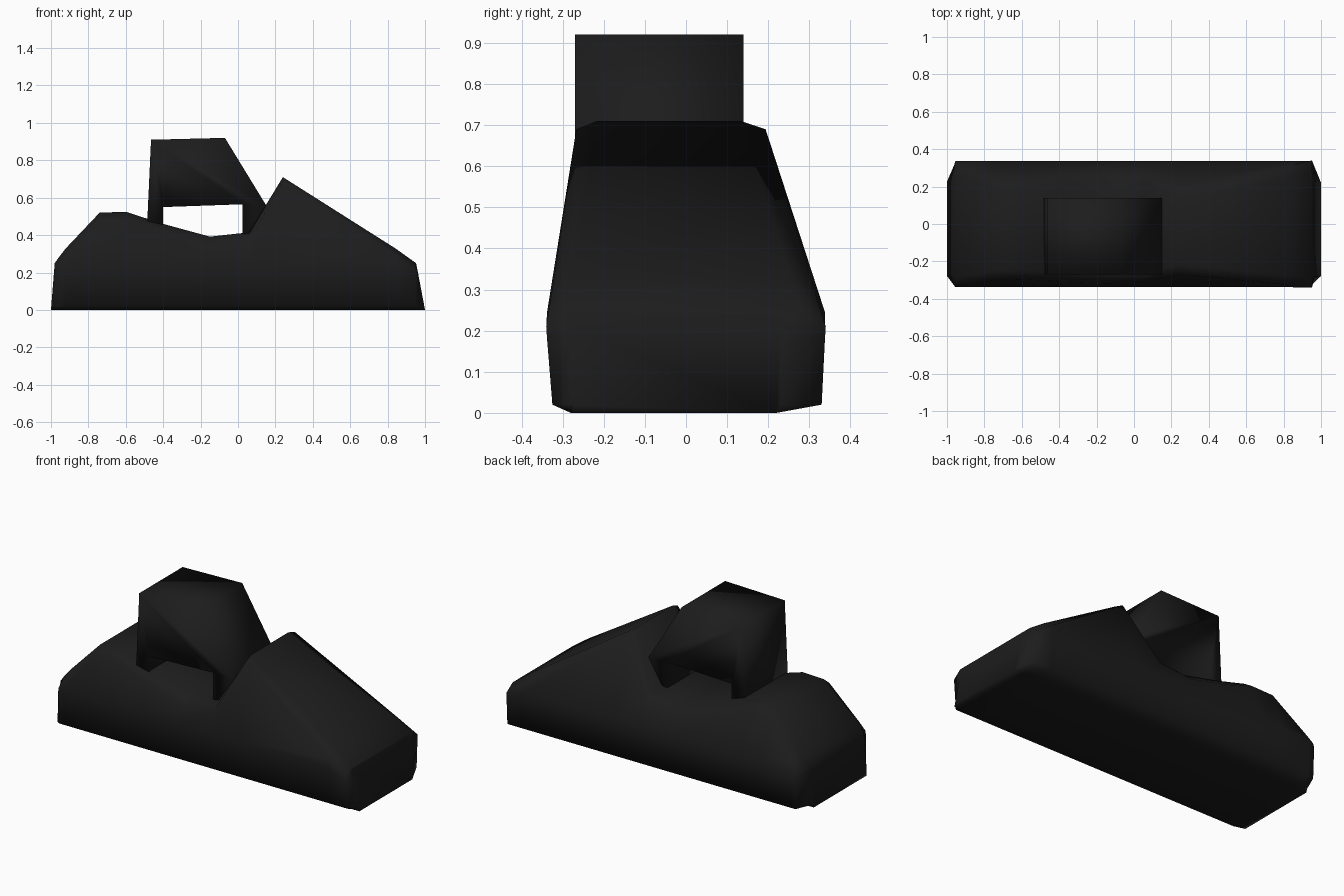
import bpy, bmesh

if "Cube" in bpy.data.objects:
    bpy.data.objects.remove(bpy.data.objects["Cube"])

mat = bpy.data.materials.new("black_plastic")
mat.diffuse_color = (0.012, 0.012, 0.012, 1)
mat.use_nodes = True
mat.node_tree.nodes["Principled BSDF"].inputs["Base Color"].default_value = mat.diffuse_color


def finish(name, bm):
    bmesh.ops.recalc_face_normals(bm, faces=bm.faces)
    mesh = bpy.data.meshes.new(name)
    bm.to_mesh(mesh)
    bm.free()
    ob = bpy.data.objects.new(name, mesh)
    bpy.context.collection.objects.link(ob)
    mesh.materials.append(mat)
    for p in mesh.polygons:
        p.use_smooth = True
    return ob


def section(h, drop):
    """Cross-section (y, z) of the body; sides lean in as it gets taller."""
    t = max(0, h - 0.25) / 0.44
    front, back = -0.34 + 0.07 * t, 0.34 - 0.14 * t
    mid = min(0.245, h - drop - 0.03)
    return [(-0.28, 0), (-0.325, 0.02), (-0.338, mid), (front, h - drop), (front + 0.05, h),
            (back - 0.06, h), (back, h - drop), (0.338, mid), (0.33, 0.02), (0.22, 0)]


# Body: lofted along x following the side silhouette
stations = [(-0.955, 0.285, 0.05), (-0.92, 0.33, 0.05), (-0.74, 0.52, 0.04),
            (-0.6, 0.525, 0.04), (-0.4, 0.46, 0.05), (-0.15, 0.392, 0.05),
            (0.06, 0.415, 0.05), (0.24, 0.71, 0.02), (0.84, 0.33, 0.04),
            (0.952, 0.25, 0.04)]


def end_ring(sign, lean, h):
    """Narrower, slightly leaning end face."""
    return [(sign * (1 - lean * z), max(-0.28, min(0.23, y)), z)
            for y, z in section(h, 0.03)]


rings = [end_ring(-1, 0.08, 0.25)]
rings += [[(x, y, z) for y, z in section(h, d)] for x, h, d in stations]
rings.append(end_ring(1, 0.19, 0.24))

bm = bmesh.new()
loops = [[bm.verts.new(p) for p in r] for r in rings]
for a, b in zip(loops, loops[1:]):
    for i in range(len(a)):
        j = (i + 1) % len(a)
        bm.faces.new((a[i], a[j], b[j], b[i]))
bm.faces.new(loops[0])
bm.faces.new(loops[-1])
bmesh.ops.remove_doubles(bm, verts=bm.verts, dist=0.0005)
finish("body", bm)

# Arched grip block: side profile extruded across y
profile = [(-0.485, 0.475), (-0.465, 0.91), (-0.07, 0.92), (0.15, 0.56), (0.06, 0.405),
           (0.025, 0.40), (0.025, 0.565), (-0.4, 0.55), (-0.4, 0.455)]
bm = bmesh.new()
face = bm.faces.new([bm.verts.new((x, -0.27, z)) for x, z in profile])
ext = bmesh.ops.extrude_face_region(bm, geom=[face])
bmesh.ops.translate(bm, vec=(0, 0.41, 0),
                    verts=[v for v in ext["geom"] if isinstance(v, bmesh.types.BMVert)])
finish("grip_block", bm)
